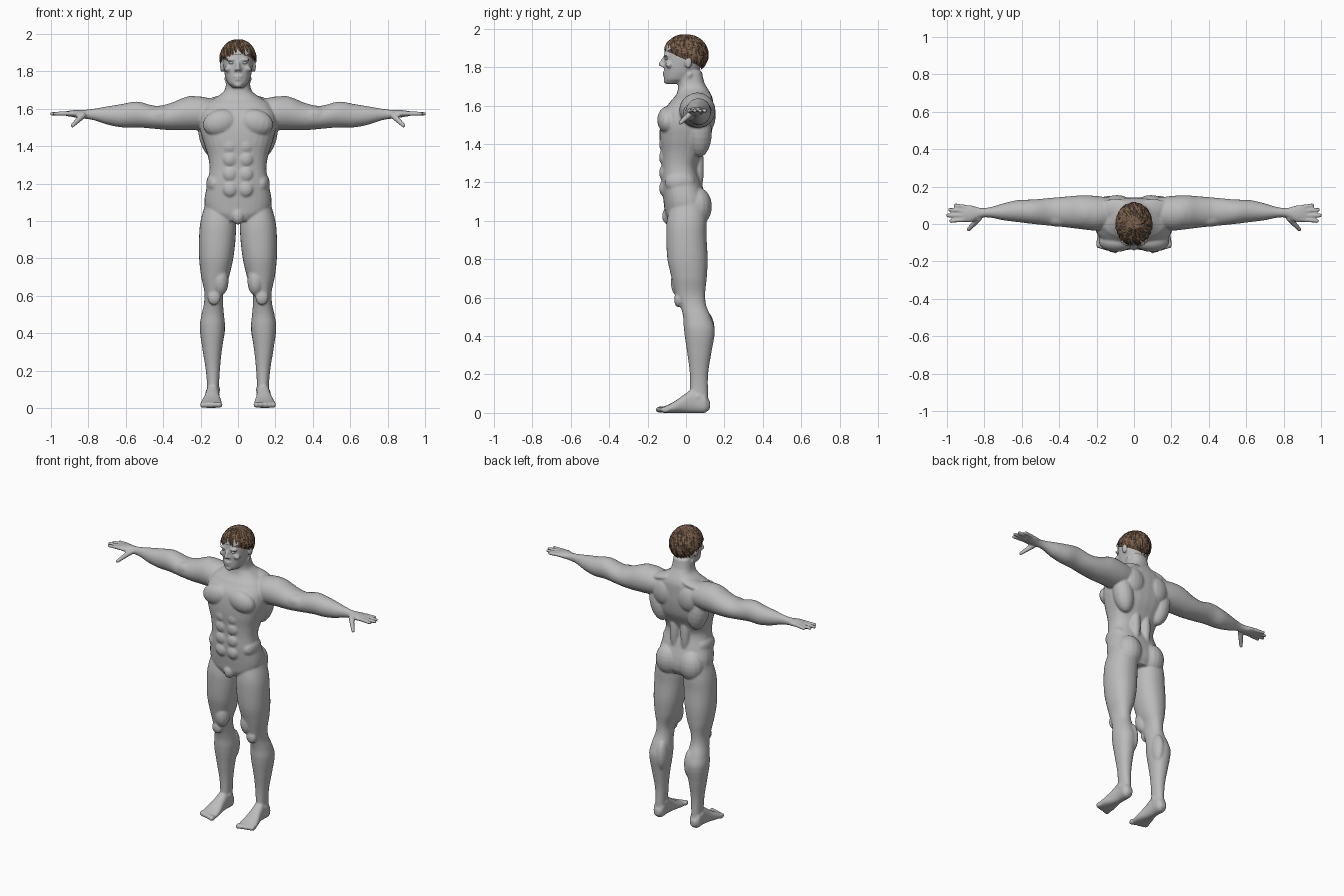
import bpy, bmesh, math, random
from mathutils import Vector, Matrix

random.seed(4)
if "Cube" in bpy.data.objects:
    bpy.data.objects.remove(bpy.data.objects["Cube"], do_unlink=True)


def material(name, rgb):
    mat = bpy.data.materials.new(name)
    mat.use_nodes = True
    mat.diffuse_color = (*rgb, 1)
    mat.node_tree.nodes["Principled BSDF"].inputs["Base Color"].default_value = (*rgb, 1)
    return mat


skin = material("grey skin", (0.5, 0.5, 0.5))
eye_white = material("pale eye", (0.62, 0.64, 0.66))
brown = material("brown hair", (0.2, 0.12, 0.075))
dark_brown = material("dark brown hair", (0.11, 0.065, 0.04))


def make_object(name, bm, mats):
    mesh = bpy.data.meshes.new(name)
    bmesh.ops.recalc_face_normals(bm, faces=bm.faces)
    bm.to_mesh(mesh)
    bm.free()
    obj = bpy.data.objects.new(name, mesh)
    bpy.context.collection.objects.link(obj)
    for mat in mats:
        mesh.materials.append(mat)
    return obj


def bridge(bm, rings, closed=True):
    """Join rings of points into a tube with a capped start and, if closed, end."""
    rings = [[bm.verts.new(co) for co in ring] for ring in rings]
    count = len(rings[0])
    for lo, hi in zip(rings, rings[1:]):
        for i in range(count):
            j = (i + 1) % count
            bm.faces.new((lo[i], lo[j], hi[j], hi[i]))
    bm.faces.new(rings[0])
    if closed:
        bm.faces.new(rings[-1])


def spline(rows, steps=4):
    """Smoothly resample rows of numbers; positions stay evenly spaced."""
    out = []
    for i in range(len(rows) - 1):
        p = [rows[max(0, min(len(rows) - 1, i + k))] for k in (-1, 0, 1, 2)]
        for s in range(steps):
            t = s / steps
            out.append([b + t * (c - a + t * (2 * a - 5 * b + 4 * c - d + t * (3 * b - a - 3 * c + d))) / 2
                        if j else b + t * (c - b) for j, (a, b, c, d) in enumerate(zip(*p))])
    return out + [list(rows[-1])]


def loft(bm, axis, rows, side=1, power=2.0, sides=28):
    """Skin rows of (position, low a, high a, low b, high b) along an axis."""
    order = {"x": (0, 1, 2), "y": (1, 0, 2), "z": (2, 0, 1)}[axis]
    rings = []
    for pos, a0, a1, b0, b1 in spline(rows):
        ring = []
        for i in range(sides):
            ang = math.tau * i / sides
            c, s = math.cos(ang), math.sin(ang)
            co = [0, 0, 0]
            co[order[0]] = pos
            co[order[1]] = (a0 + a1 + math.copysign(abs(c) ** (2 / power), c) * (a1 - a0)) / 2
            co[order[2]] = (b0 + b1 + math.copysign(abs(s) ** (2 / power), s) * (b1 - b0)) / 2
            co[0] *= side
            ring.append(co)
        rings.append(ring)
    bridge(bm, rings)


def rounded(bm, place, ends, radii, sides=16, bands=12):
    """Rounded rod along local z between two heights, moved by a matrix."""
    rings = []
    for k in range(bands):
        ang = math.pi * (k + .3) / (bands - .4)
        half = 0 if ang < math.pi / 2 else 1
        r = radii[half] * math.sin(ang)
        z = ends[half] - radii[half] * math.cos(ang)
        rings.append([place @ Vector((r * math.cos(math.tau * i / sides),
                                      r * math.sin(math.tau * i / sides), z)) for i in range(sides)])
    bridge(bm, rings)


def blob(bm, centre, radii, side=1, tilt=0):
    """Ellipsoid, tilted about the front axis."""
    place = Matrix.Translation((centre[0] * side, *centre[1:])) @ Matrix.Rotation(tilt * side, 4, "Y")
    rounded(bm, place @ Matrix.Diagonal((*radii, 1)), (0, 0), (1, 1))


def limb(bm, a, b, ra, rb, side=1):
    """Rounded taper between two points."""
    a, b = (Vector((p[0] * side, *p[1:])) for p in (a, b))
    turn = (b - a).to_track_quat("Z", "Y").to_matrix().to_4x4()
    rounded(bm, Matrix.Translation(a) @ turn, (0, (b - a).length), (ra, rb))


bm = bmesh.new()

# Torso and neck
torso = [(1.0, .08, -.1, .09), (1.04, .16, -.11, .11), (1.1, .18, -.117, .11),
         (1.2, .164, -.128, .08), (1.28, .152, -.127, .062), (1.35, .162, -.13, .09),
         (1.42, .185, -.137, .125), (1.5, .205, -.135, .14), (1.57, .2, -.12, .142),
         (1.63, .17, -.075, .14), (1.66, .12, -.05, .13), (1.69, .078, -.042, .112),
         (1.72, .066, -.042, .095), (1.78, .062, -.05, .083)]
loft(bm, "z", [(z, -w, w, f, b) for z, w, f, b in torso], power=2.5)
blob(bm, (0, -.09, 1.025), (.035, .035, .045))

# Head, nose, lips and chin
head = [(1.713, .03, -.103, -.02), (1.735, .054, -.113, .03), (1.77, .068, -.113, .06),
        (1.82, .078, -.113, .085), (1.87, .082, -.113, .1), (1.91, .08, -.105, .1),
        (1.94, .063, -.08, .08), (1.96, .03, -.04, .04)]
loft(bm, "z", [(z, -w, w, f, b) for z, w, f, b in head], power=2.2)
limb(bm, (0, -.111, 1.852), (0, -.132, 1.815), .008, .012)
blob(bm, (0, -.11, 1.772), (.026, .012, .007))
blob(bm, (0, -.108, 1.757), (.022, .013, .008))
blob(bm, (0, -.103, 1.728), (.022, .014, .015))

arm = [(.12, -.02, .14, 1.5, 1.65), (.2, -.035, .15, 1.487, 1.665), (.28, -.028, .153, 1.485, 1.662),
       (.36, -.018, .147, 1.485, 1.63), (.44, -.01, .14, 1.492, 1.615), (.54, 0, .131, 1.5, 1.638),
       (.62, .01, .128, 1.5, 1.625), (.7, .02, .11, 1.515, 1.612), (.77, .034, .09, 1.538, 1.6),
       (.82, .033, .086, 1.546, 1.594), (.87, .01, .1, 1.553, 1.593), (.915, .012, .102, 1.56, 1.588)]
leg = [(1.1, .03, .175, -.08, .1), (1.0, .012, .2, -.1, .108), (.92, .012, .208, -.103, .107),
       (.8, .025, .208, -.097, .113), (.7, .048, .197, -.075, .108), (.62, .078, .18, -.055, .1),
       (.56, .08, .182, -.03, .105), (.5, .075, .195, -.015, .13), (.43, .07, .205, -.01, .15),
       (.3, .087, .188, .008, .13), (.2, .097, .172, .02, .115), (.1, .102, .165, .02, .115),
       (.04, .1, .17, .01, .118)]
foot = [(.125, .115, .155, .02, .06), (.1, .1, .172, 0, .1), (.04, .1, .172, 0, .125),
        (-.01, .097, .18, 0, .095), (-.06, .088, .195, 0, .06), (-.11, .085, .202, 0, .036),
        (-.13, .09, .195, .002, .026)]

for s in (1, -1):
    # Limbs
    loft(bm, "x", arm, s)
    loft(bm, "z", leg, s, 2.2)
    loft(bm, "y", foot, s, 2.4)
    # Fingers and thumb, front to back
    for root, tip, reach in ((.024, .016, .98), (.046, .046, .996), (.068, .076, .985), (.09, .1, .955)):
        limb(bm, (.895, root, 1.574), (reach, tip, 1.573), .0125, .0105, s)
    limb(bm, (.83, .03, 1.563), (.885, -.03, 1.51), .018, .011, s)
    # Toes
    for i in range(5):
        blob(bm, (.1 + i * .023, -.135 + i * .007, .017), (.017 - i * .0015, .024, .017), s)
    # Chest, belly and shoulder muscles
    blob(bm, (.095, -.095, 1.525), (.095, .055, .07), s, .25)
    blob(bm, (.25, .06, 1.585), (.09, .085, .083), s, .2)
    blob(bm, (.1, .08, 1.645), (.1, .055, .025), s, .25)
    for z in (1.17, 1.25, 1.33, 1.4):
        blob(bm, (.042, -.115, z), (.04, .025, .042), s)
    blob(bm, (.125, -.03, 1.2), (.045, .08, .06), s)
    # Back muscles and buttocks
    blob(bm, (.145, .07, 1.46), (.065, .065, .13), s, .2)
    blob(bm, (.09, .105, 1.55), (.08, .05, .09), s)
    blob(bm, (.04, .06, 1.28), (.032, .033, .15), s)
    blob(bm, (.088, .06, 1.075), (.083, .075, .1), s)
    # Arm and leg muscles
    blob(bm, (.4, .03, 1.565), (.09, .045, .045), s)
    blob(bm, (.128, -.04, .59), (.035, .022, .04), s)
    blob(bm, (.095, -.03, .68), (.045, .05, .08), s)
    blob(bm, (.105, .1, .43), (.036, .05, .1), s)
    # Ankles
    blob(bm, (.135, .06, .09), (.042, .03, .025), s, .3)
    # Throat cords, brows, cheeks, nostrils and ears
    limb(bm, (.018, -.035, 1.655), (.06, .02, 1.76), .012, .014, s)
    blob(bm, (.034, -.104, 1.862), (.03, .014, .008), s)
    blob(bm, (.05, -.088, 1.815), (.025, .02, .016), s, .4)
    blob(bm, (.012, -.118, 1.808), (.009, .012, .009), s)
    blob(bm, (.086, .012, 1.825), (.01, .02, .032), s)

# Fuse the parts into one smooth skin
body = make_object("body", bm, [skin])
remesh = body.modifiers.new("fuse", "REMESH")
remesh.mode = "VOXEL"
remesh.voxel_size = .006
remesh.use_smooth_shade = True
relax = body.modifiers.new("relax", "SMOOTH")
relax.factor = .5
relax.iterations = 5

# Eyes
for s, label in ((1, "left"), (-1, "right")):
    bm = bmesh.new()
    blob(bm, (.034, -.1, 1.845), (.016, .012, .0075), s)
    eye = make_object(label + "_eye", bm, [eye_white])
    eye.data.shade_smooth()


def scalp(az, th, lift=1.0):
    """Point on the hair surface; az 0 is the front, th 0 the crown."""
    return Vector((.093 * lift * math.sin(th) * math.sin(az),
                   -.002 - .112 * lift * math.sin(th) * math.cos(az),
                   1.865 + .1 * lift * math.cos(th)))


def hairline(az):
    return 1.83 - .5 * math.cos(az)


# Hair cap
bm = bmesh.new()
turns = [math.tau * i / 40 for i in range(40)]
bridge(bm, [[scalp(az, hairline(az) * k / 12) for az in turns] for k in range(1, 13)], closed=False)
cap = make_object("hair_cap", bm, [dark_brown])
cap.data.shade_smooth()

# Overlapping pointed locks, swept around the crown
bm = bmesh.new()
for layer in range(8):
    for i in range(30):
        az = math.tau * (i + random.random()) / 30
        end = hairline(az) * (.3 + .1 * layer) + random.uniform(-.05, .1)
        start = max(.03, end - .75)
        swirl = random.uniform(.05, .35)
        tone = 1 if random.random() < .25 else 0
        rows = []
        for k in range(5):
            t = k / 4
            th = start + (end - start) * t
            half = .013 * (1 - t ** 2) + .0008
            spread = half / (.1 * max(math.sin(th), .15))
            lift = 1.01 + .04 * math.sin(t * 2.4) + random.uniform(0, .008)
            rows.append([bm.verts.new(scalp(az + swirl * t + d * spread, th, lift + (.025 if d == 0 else 0)))
                         for d in (-1, 0, 1)])
        for lo, hi in zip(rows, rows[1:]):
            for j in (0, 1):
                bm.faces.new((lo[j], hi[j], hi[j + 1], lo[j + 1])).material_index = tone
make_object("hair_locks", bm, [brown, dark_brown])
